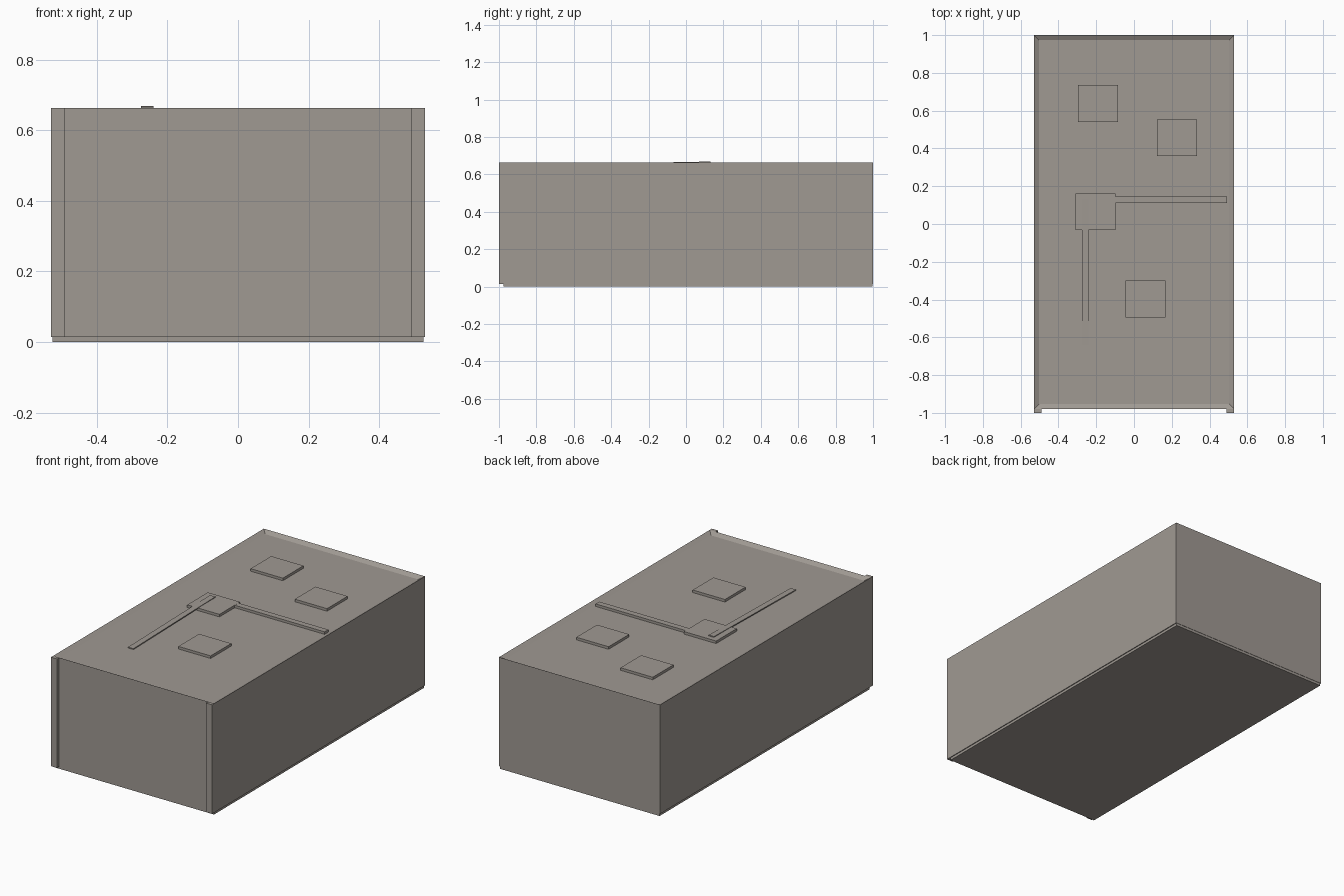
import bpy
import bmesh
import math
from mathutils import Matrix, Vector

if "Cube" in bpy.data.objects:
    bpy.data.objects.remove(bpy.data.objects["Cube"])

grey = bpy.data.materials.new("warm_grey")
grey.diffuse_color = (0.35, 0.32, 0.29, 1.0)
grey.use_nodes = True
grey.node_tree.nodes["Principled BSDF"].inputs["Base Color"].default_value = grey.diffuse_color

TOP, FLOOR, BASE = 0.663, 0.648, 0.015


def finish(name, bm):
    bmesh.ops.recalc_face_normals(bm, faces=bm.faces)
    mesh = bpy.data.meshes.new(name)
    bm.to_mesh(mesh)
    bm.free()
    mesh.materials.append(grey)
    obj = bpy.data.objects.new(name, mesh)
    bpy.context.collection.objects.link(obj)
    return obj


def box_mesh(x, y, z):
    bm = bmesh.new()
    size = Vector((x[1] - x[0], y[1] - y[0], z[1] - z[0]))
    mid = Vector((sum(x) / 2, sum(y) / 2, sum(z) / 2))
    bmesh.ops.create_cube(bm, size=1.0, matrix=Matrix.Translation(mid) @ Matrix.Diagonal((*size, 1)))
    return bm


def box(name, x, y, z):
    return finish(name, box_mesh(x, y, z))


# Main body with a shallow roof recess inside a raised rim
bm = box_mesh((-0.53, 0.53), (-0.98, 1.0), (BASE, TOP))
roof = max(bm.faces, key=lambda f: f.calc_center_median().z)
bmesh.ops.inset_individual(bm, faces=[roof], thickness=0.038)
bmesh.ops.translate(bm, verts=roof.verts, vec=(0, 0, FLOOR - TOP))
finish("building_body", bm)

# Foundation slab, slightly set in
box("foundation", (-0.525, 0.525), (-0.975, 0.998), (0, BASE))

# Front corner posts
for side, name in ((-1, "left_post"), (1, "right_post")):
    box(name, sorted((side * 0.49, side * 0.53)), (-1.0, -0.98), (BASE, TOP))

# Low dividing wall across the roof
box("roof_divider", (-0.11, 0.493), (0.11, 0.145), (FLOOR - 0.004, TOP))

# Flat rooftop units
units = [(-0.19, 0.638), (0.228, 0.456), (0.06, -0.397), (-0.205, 0.064)]
for i, (x, y) in enumerate(units):
    box(f"roof_unit_{i + 1}", (x - 0.106, x + 0.106), (y - 0.097, y + 0.097),
        (FLOOR - 0.004, TOP + 0.0003))

# Thin plank leaning from the roof floor onto the nearest unit
plank = box("leaning_plank", (-0.0175, 0.0175), (-0.385, 0.385), (-0.006, 0))
plank.location = (-0.2575, -0.255, 0.661)
plank.rotation_euler.x = math.atan(0.0195)
